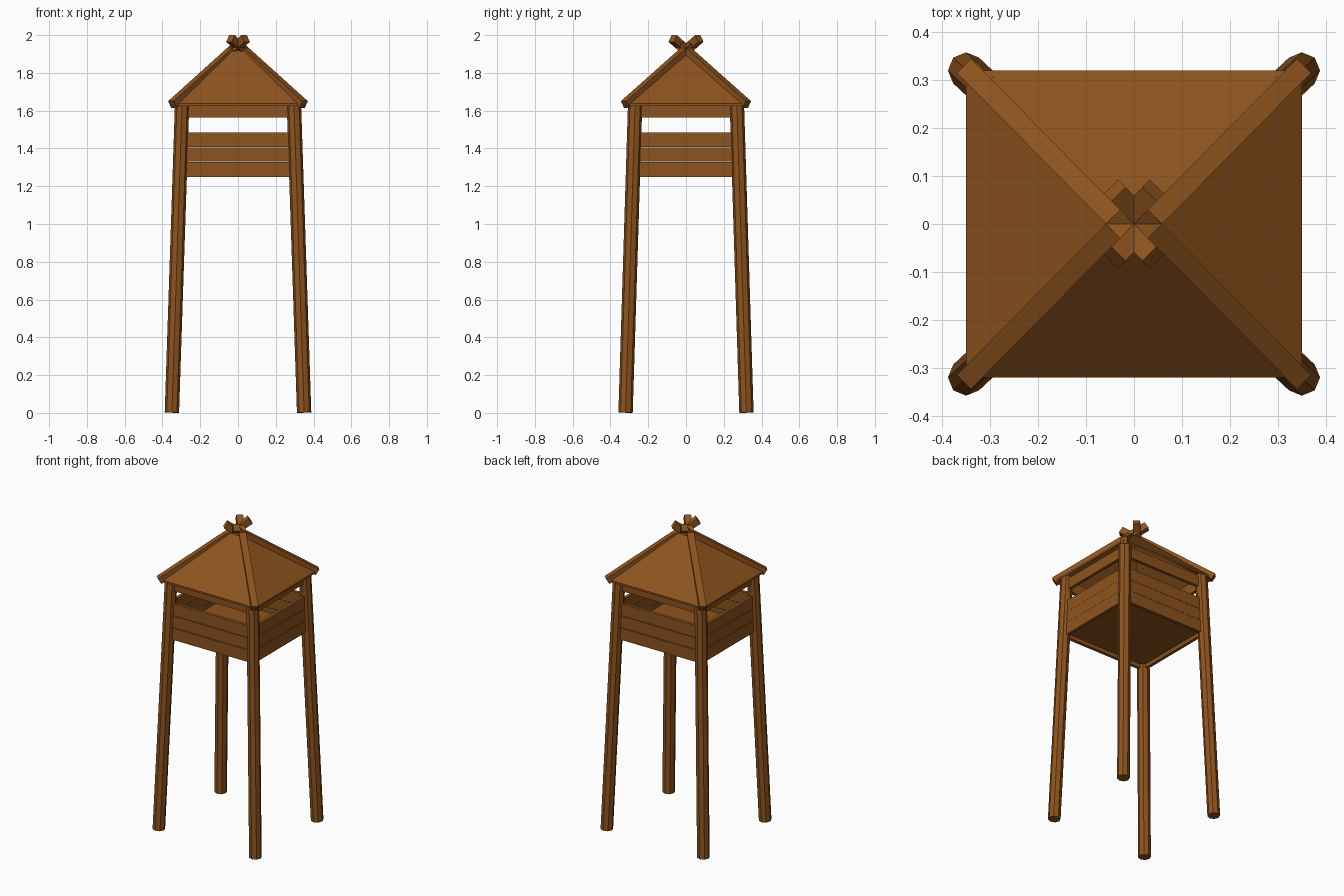
import bpy, bmesh, math
from mathutils import Vector, Matrix

if "Cube" in bpy.data.objects:
    bpy.data.objects.remove(bpy.data.objects["Cube"])

wood = bpy.data.materials.new("brown_wood")
wood.diffuse_color = (0.27, 0.088, 0.013, 1)
wood.use_nodes = True
wood.node_tree.nodes["Principled BSDF"].inputs["Base Color"].default_value = wood.diffuse_color


def finish(name, bm):
    bmesh.ops.recalc_face_normals(bm, faces=bm.faces)
    me = bpy.data.meshes.new(name)
    bm.to_mesh(me)
    bm.free()
    me.materials.append(wood)
    ob = bpy.data.objects.new(name, me)
    bpy.context.collection.objects.link(ob)
    return ob


def pole(name, a, b, r, sides, turn=0):
    """Straight prism running from a to b."""
    a, b = Vector(a), Vector(b)
    z = (b - a).normalized()
    x = Vector((-z.y, z.x, 0)).normalized() if sides == 4 else Vector((1, 0, 0))
    x = (x - z * x.dot(z)).normalized()
    y = z.cross(x)
    bm = bmesh.new()
    rings = []
    for p in (a, b):
        rings.append([bm.verts.new(p + r * (x * math.cos(t) + y * math.sin(t)))
                      for t in (turn + i * math.tau / sides for i in range(sides))])
    for i in range(sides):
        j = (i + 1) % sides
        bm.faces.new((rings[0][i], rings[0][j], rings[1][j], rings[1][i]))
    bm.faces.new(rings[0])
    bm.faces.new(rings[1])
    return finish(name, bm)


def box(name, centre, size):
    bm = bmesh.new()
    bmesh.ops.create_cube(bm, size=1, matrix=Matrix.Translation(centre) @ Matrix.Diagonal((*size, 1)))
    return finish(name, bm)


def leg_xy(z):
    return 0.35 - 0.033 * z, 0.32 - 0.031 * z


# leaning legs and crossing roof beams, one per corner
for sx in (-1, 1):
    for sy in (-1, 1):
        tx, ty = leg_xy(1.65)
        pole("leg", (sx * 0.35, sy * 0.32, 0.002), (sx * tx, sy * ty, 1.65), 0.038, 8)
        pole("roof_beam", (sx * 0.347, sy * 0.322, 1.633), (-sx * 0.04, -sy * 0.07, 1.982),
             0.0295, 4, math.pi / 4)

# wall boards and header rails between the legs
for low, high, name in ((1.25, 1.327, "wall_board"), (1.33, 1.405, "wall_board"),
                        (1.408, 1.485, "wall_board"), (1.565, 1.635, "header_rail")):
    z, h = (low + high) / 2, high - low
    x, y = leg_xy(z)
    for s in (-1, 1):
        box(name + "_long", (0, s * y, z), (2 * x, 0.02, h))
        box(name + "_short", (s * x, 0, z), (0.02, 2 * y, h))

# floor
fx, fy = leg_xy(1.28)
box("floor", (0, 0, 1.285), (2 * fx, 2 * fy, 0.02))

# thin hollow pyramid roof
bm = bmesh.new()
shells = []
for dz in (0, -0.012):
    base = [bm.verts.new((x * 0.35, y * 0.32, 1.637 + dz)) for x, y in ((-1, -1), (1, -1), (1, 1), (-1, 1))]
    tip = bm.verts.new((0, 0, 1.945 + dz))
    for i in range(4):
        bm.faces.new((base[i], base[(i + 1) % 4], tip))
    shells.append(base)
for i in range(4):
    j = (i + 1) % 4
    bm.faces.new((shells[0][i], shells[0][j], shells[1][j], shells[1][i]))
finish("roof", bm)
